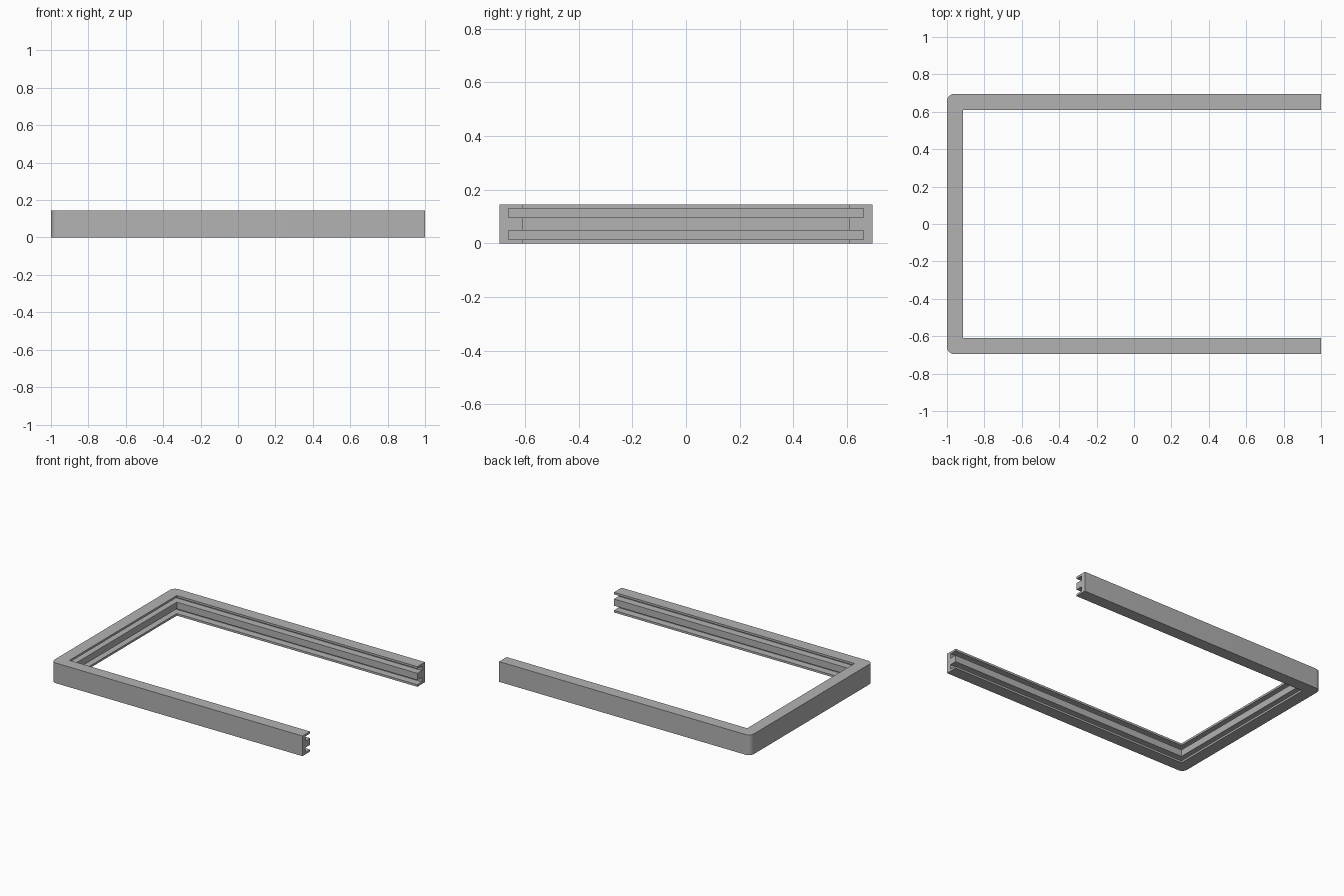
import bpy, bmesh, math

cube = bpy.data.objects.get("Cube")
if cube:
    bpy.data.objects.remove(cube, do_unlink=True)

HALF_Y = 0.696     # half width across the two arms
HEIGHT = 0.145
WALL = 0.086       # thickness of the bar
BACK = 0.0335      # thickness of the wall behind the grooves
RADIUS = 0.04      # outer corner rounding
SEGMENTS = 8


def make_material(name, value):
    mat = bpy.data.materials.new(name)
    mat.use_nodes = True
    colour = (value, value, value, 1.0)
    mat.diffuse_color = colour
    mat.node_tree.nodes["Principled BSDF"].inputs["Base Color"].default_value = colour
    return mat


def u_path(depth):
    """U-shaped plan line at a depth inward from the outer face."""
    r = RADIUS if depth == 0 else 0.0
    x, y = -1 + depth, HALF_Y - depth
    arc = []
    for i in range(SEGMENTS + 1):
        a = math.pi / 2 * i / SEGMENTS
        arc.append((x + r - r * math.sin(a), y - r + r * math.cos(a)))
    half = [(1.0, y)] + arc
    return half + [(px, -py) for px, py in reversed(half)]


# Cross-section (depth, height): solid back with two grooves facing inward
profile = [(0, 0), (0, HEIGHT), (WALL, HEIGHT)]
for low, high in ((0.097, 0.130), (0.015, 0.0485)):
    profile += [(WALL, high), (BACK, high), (BACK, low), (WALL, low)]
profile.append((WALL, 0))

# Sweep the section around the three-sided frame
bm = bmesh.new()
rails = [[bm.verts.new((x, y, z)) for x, y in u_path(d)] for d, z in profile]
for i, rail in enumerate(rails):
    other = rails[(i + 1) % len(rails)]
    for k in range(len(rail) - 1):
        bm.faces.new((rail[k], rail[k + 1], other[k + 1], other[k]))

# Close the two open arm ends
for end in (0, -1):
    bm.faces.new([rail[end] for rail in rails])

# Collapse the repeated points of the sharp inner corners
bmesh.ops.remove_doubles(bm, verts=bm.verts, dist=0.0001)
bmesh.ops.recalc_face_normals(bm, faces=bm.faces)

mesh = bpy.data.meshes.new("grooved_frame")
bm.to_mesh(mesh)
bm.free()
mesh.materials.append(make_material("plain grey", 0.448))
frame = bpy.data.objects.new("grooved_frame", mesh)
bpy.context.collection.objects.link(frame)

# Smooth the rounded corners only
bpy.ops.object.select_all(action="DESELECT")
frame.select_set(True)
bpy.context.view_layer.objects.active = frame
bpy.ops.object.shade_smooth_by_angle(angle=math.radians(30))
